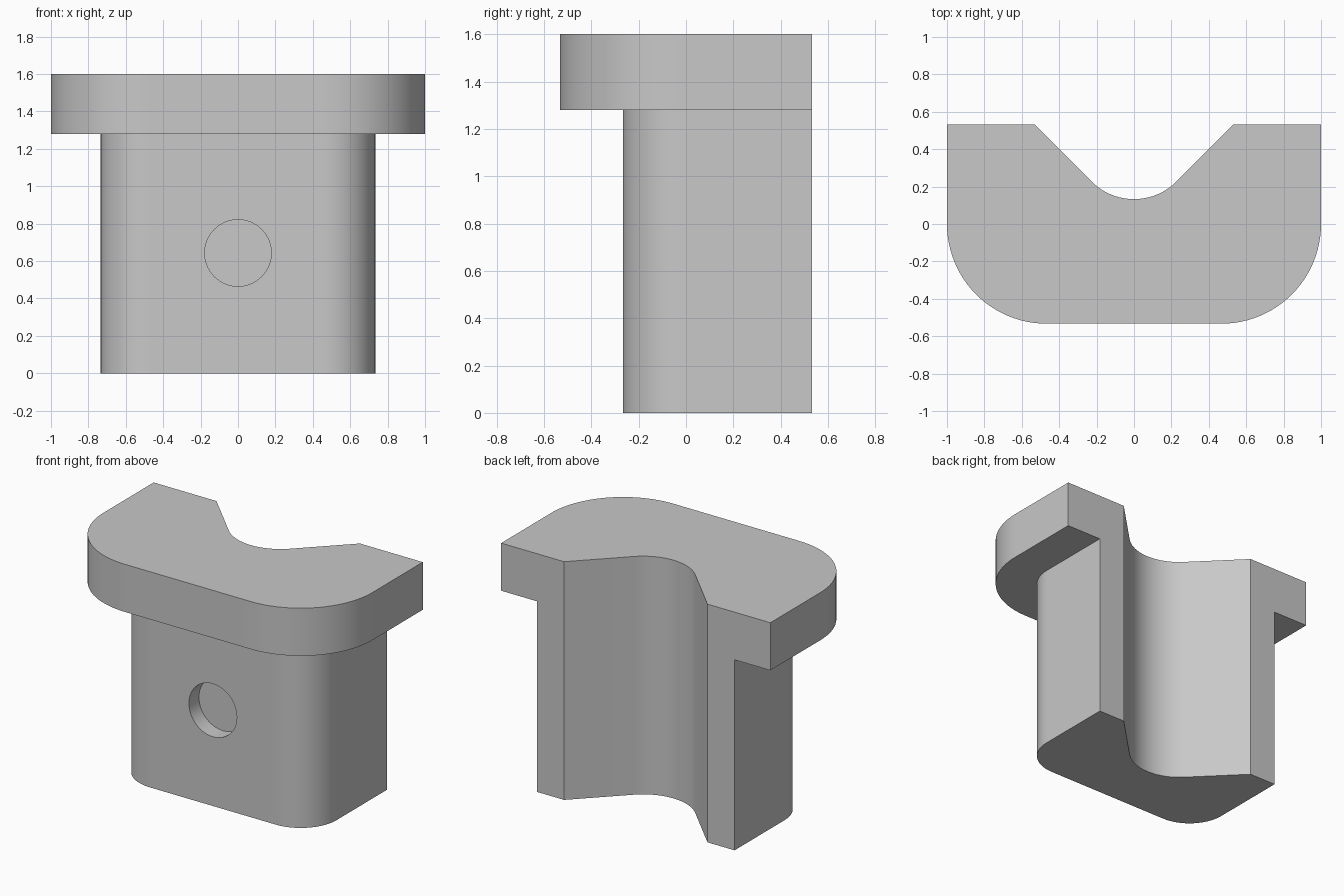
import bpy, bmesh
from math import sin, cos, pi, radians, sqrt
from mathutils import Matrix

cube = bpy.data.objects.get("Cube")
if cube:
    bpy.data.objects.remove(cube, do_unlink=True)

BACK = 0.533        # y of the flat back
CORNER_X = 0.467    # shared centre of the rounded front corners
SEG = 24

grey = bpy.data.materials.new("plain_grey")
grey.use_nodes = True
COLOUR = (0.58, 0.58, 0.58, 1)
grey.diffuse_color = COLOUR
grey.node_tree.nodes["Principled BSDF"].inputs["Base Color"].default_value = COLOUR


def arc(cx, cy, r, start, end):
    angles = [radians(start + (end - start) * i / SEG) for i in range(SEG + 1)]
    return [(cx + r * cos(a), cy + r * sin(a)) for a in angles]


def make_object(name, bm):
    bmesh.ops.recalc_face_normals(bm, faces=bm.faces)
    mesh = bpy.data.meshes.new(name)
    bm.to_mesh(mesh)
    bm.free()
    mesh.materials.append(grey)
    obj = bpy.data.objects.new(name, mesh)
    bpy.context.collection.objects.link(obj)
    return obj


def prism(name, outline, z0, z1):
    bm = bmesh.new()
    face = bm.faces.new([bm.verts.new((x, y, z0)) for x, y in outline])
    ext = bmesh.ops.extrude_face_region(bm, geom=[face])
    top = [v for v in ext["geom"] if isinstance(v, bmesh.types.BMVert)]
    bmesh.ops.translate(bm, verts=top, vec=(0, 0, z1 - z0))
    return make_object(name, bm)


def rounded_front(r, back):
    half = CORNER_X + r
    return ([(-half, back)] + arc(-CORNER_X, 0, r, 180, 270)
            + arc(CORNER_X, 0, r, 270, 360) + [(half, back)])


def boolean(target, tool, operation):
    mod = target.modifiers.new(tool.name, 'BOOLEAN')
    mod.operation = operation
    mod.solver = 'EXACT'
    mod.object = tool
    bpy.context.view_layer.objects.active = target
    bpy.ops.object.modifier_apply(modifier=mod.name)
    bpy.data.objects.remove(tool, do_unlink=True)


# Body with an overhanging flange
block = prism("grooved_flanged_block", rounded_front(0.267, 0.65), 0, 1.45)
flange = prism("flange", rounded_front(0.533, 0.75), 1.28, 1.6)
boolean(block, flange, 'UNION')

# Flat back and V groove with a rounded floor
r = 0.133 / (sqrt(2) - 1)
groove = [(-1.3, BACK), (-BACK, BACK)] + arc(0, r * sqrt(2), r, 225, 315) \
    + [(BACK, BACK), (1.3, BACK), (1.3, 1), (-1.3, 1)]
boolean(block, prism("groove_cutter", groove, -0.2, 1.8), 'DIFFERENCE')

# Shallow round blind hole in the front
DEPTH = 0.107
bm = bmesh.new()
bmesh.ops.create_cone(bm, cap_ends=True, segments=64, radius1=0.178, radius2=0.178,
                      depth=2 * DEPTH,
                      matrix=Matrix.Translation((0, -0.267, 0.643)) @ Matrix.Rotation(pi / 2, 4, 'X'))
boolean(block, make_object("hole_cutter", bm), 'DIFFERENCE')

# Smooth curves, sharp edges
for o in bpy.context.selected_objects:
    o.select_set(False)
block.select_set(True)
bpy.context.view_layer.objects.active = block
bpy.ops.object.shade_smooth_by_angle(angle=radians(30))
